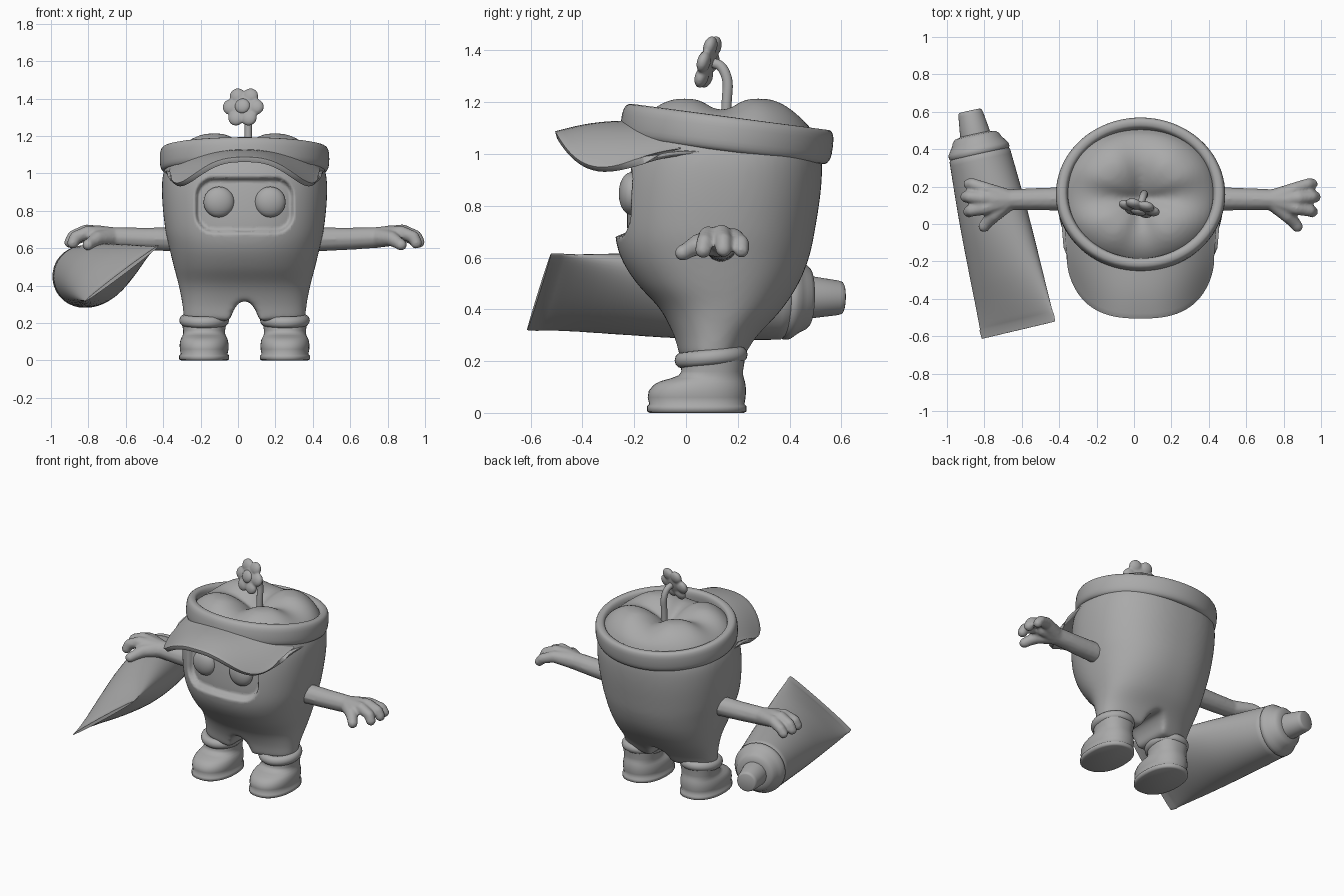
import bpy, bmesh, math
from mathutils import Vector, Matrix

if "Cube" in bpy.data.objects:
    bpy.data.objects.remove(bpy.data.objects["Cube"])

CX = 0.035  # symmetry plane of the figure
X, Y, Z = Vector((1, 0, 0)), Vector((0, 1, 0)), Vector((0, 0, 1))

grey = bpy.data.materials.new("clay grey")
grey.diffuse_color = (0.4, 0.4, 0.4, 1)
grey.use_nodes = True
grey.node_tree.nodes["Principled BSDF"].inputs["Base Color"].default_value = grey.diffuse_color


def dress(ob, angle=50):
    ob.data.materials.clear()
    ob.data.materials.append(grey)
    ob.data.shade_smooth()
    ob.data.set_sharp_from_angle(angle=math.radians(angle))


def make(name, bm, angle=50):
    bmesh.ops.recalc_face_normals(bm, faces=bm.faces)
    me = bpy.data.meshes.new(name)
    bm.to_mesh(me)
    bm.free()
    ob = bpy.data.objects.new(name, me)
    bpy.context.collection.objects.link(ob)
    dress(ob, angle)
    return ob


def bake(ob, voxel=None, smooth=0, angle=50):
    """Optionally fuse with a voxel remesh, then apply every modifier."""
    if voxel:
        m = ob.modifiers.new("fuse", 'REMESH')
        m.mode, m.voxel_size = 'VOXEL', voxel
    if smooth:
        m = ob.modifiers.new("soften", 'SMOOTH')
        m.factor, m.iterations = 0.5, smooth
    dg = bpy.context.evaluated_depsgraph_get()
    me = bpy.data.meshes.new_from_object(ob.evaluated_get(dg))
    ob.modifiers.clear()
    ob.data = me
    dress(ob, angle)


def spow(v, p):
    return math.copysign(abs(v) ** p, v)


def ring(c, a, b, u=X, v=Y, n=64, e=2.0):
    """Superellipse of half sizes a, b around c in the plane u, v."""
    c = Vector(c)
    t = [2 * math.pi * i / n for i in range(n)]
    return [c + u * (a * spow(math.cos(k), 2 / e)) + v * (b * spow(math.sin(k), 2 / e)) for k in t]


def curve(rows, steps=6):
    """Smooth Catmull-Rom resampling of a table."""
    out = []
    for i in range(len(rows) - 1):
        q = [rows[max(0, min(len(rows) - 1, i + k))] for k in (-1, 0, 1, 2)]
        for s in range(steps):
            t = s / steps
            out.append([b + .5 * t * (c - a + t * (2 * a - 5 * b + 4 * c - d + t * (3 * (b - c) + d - a)))
                        for a, b, c, d in zip(*q)])
    return out + [list(rows[-1])]


def loft(bm, rings, caps=True, close=False):
    vs = [[bm.verts.new(p) for p in r] for r in rings]
    n = len(vs[0])
    pairs = list(zip(vs, vs[1:])) + ([(vs[-1], vs[0])] if close else [])
    for a, b in pairs:
        for i in range(n):
            bm.faces.new((a[i], a[(i + 1) % n], b[(i + 1) % n], b[i]))
    if caps and not close:
        bm.faces.new(vs[0])
        bm.faces.new(vs[-1])


def ball(bm, c, r, scale=(1, 1, 1), rot=Matrix(), sub=2):
    m = Matrix.Translation(c) @ rot @ Matrix.Diagonal((*scale, 1))
    bmesh.ops.create_icosphere(bm, subdivisions=sub, radius=r, matrix=m)


def chain(bm, pts, side, steps=10):
    """Rounded limb of overlapping balls through (x, y, z, radius) points."""
    for p, q in zip(pts, pts[1:]):
        for i in range(steps + 1):
            x, y, z, r = Vector(p).lerp(Vector(q), i / steps)
            ball(bm, (CX + side * (x - CX), y, z), r)


def sstep(a, b, v):
    t = min(1, max(0, (v - a) / (b - a)))
    return t * t * (3 - 2 * t)


# Body: z, half width, front y, back y
prof = [(.21, .325, -.03, .225), (.3, .333, -.05, .28), (.4, .352, -.10, .37),
        (.5, .378, -.19, .435), (.6, .402, -.252, .475), (.7, .424, -.275, .497),
        (.85, .44, -.272, .52), (.97, .44, -.255, .525), (1.05, .42, -.23, .505)]
rings = [ring((CX, (f + b) / 2, z), w, (b - f) / 2, e=2.3) for z, w, f, b in curve(prof)]
# Four full lobes on the crown around a central dimple
for k in range(1, 25):
    r = 1 - k / 24.3
    top = ring((CX, .138, 0), .41 * r, .36 * r, e=2.2)
    for i, p in enumerate(top):
        groove = 1 - .3 * abs(math.cos(2 * 2 * math.pi * i / 64)) ** 4
        p.z = 1.065 + .15 * groove * math.sin(math.pi * r ** 1.15) ** .6
    rings.append(top)
bm = bmesh.new()
loft(bm, rings)
body = make("body", bm)
# Arch between the legs
bm = bmesh.new()
loft(bm, [ring((CX, y, .12), .088, .2, X, Z, 40) for y in (-.6, .8)])
arch = make("arch_cutter", bm)
arch.hide_render = True
m = body.modifiers.new("arch", 'BOOLEAN')
m.operation, m.object = 'DIFFERENCE', arch
bake(body, voxel=.013, smooth=18, angle=70)
bpy.data.objects.remove(arch)
# Sunken face panel
for v in body.data.vertices:
    if v.co.y < 0:
        dx = max(0, abs(v.co.x - CX) - .16)
        dz = max(0, abs(v.co.z - .83) - .045)
        v.co.y += .048 * (1 - sstep(.083, .108, math.hypot(dx, dz)))

# Mirrored parts
for side, tag in ((-1, "left"), (1, "right")):
    # Eye
    bm = bmesh.new()
    ball(bm, (CX + side * .137, -.212, .847), .082, (1, .58, 1), sub=4)
    make(tag + "_eye", bm)

    # Arm and hand
    bm = bmesh.new()
    wrist = (.74, .13, .657, .057)
    chain(bm, [(.40, .135, .647, .066), (.58, .133, .65, .061), wrist, (.83, .13, .672, .053)], side, 16)
    for knuckle, mid, tip in (
            ((.86, .185, .675, .039), (.93, .213, .655, .032), (.953, .214, .628, .03)),
            ((.88, .138, .692, .037), (.95, .145, .665, .033), (.968, .145, .632, .032)),
            ((.87, .085, .684, .038), (.938, .072, .66, .033), (.953, .066, .628, .032)),
            ((.82, .05, .652, .042), (.855, .01, .63, .033), (.872, -.013, .618, .032))):
        chain(bm, [wrist, knuckle, mid, tip], side)
    bake(make(tag + "_arm", bm), voxel=.009, smooth=4)

    # Boot: z, half width, front y, back y
    bx = CX + side * .216
    boot = [(0, .122, -.14, .222), (.006, .134, -.15, .234), (.026, .134, -.15, .234),
            (.034, .125, -.142, .226), (.06, .13, -.148, .23), (.085, .131, -.144, .232),
            (.108, .127, -.125, .23), (.122, .121, -.10, .227), (.133, .115, -.06, .224),
            (.145, .112, -.028, .221), (.16, .112, -.018, .22), (.19, .117, -.02, .225),
            (.225, .12, -.022, .226)]
    bm = bmesh.new()
    loft(bm, [ring((bx, (f + b) / 2, z), w, (b - f) / 2, n=40, e=2.25) for z, w, f, b in boot])
    make(tag + "_boot", bm, 70)

    # Rolled cuff
    bm = bmesh.new()
    cuff = []
    for i in range(40):
        t = 2 * math.pi * i / 40
        d = Vector((math.cos(t), math.sin(t), 0))
        c = Vector((bx + .104 * d.x, .097 + .112 * d.y, .214 + .011 * d.y))
        cuff.append(ring(c, .029, .031, d, Z, 12))
    loft(bm, cuff, close=True)
    make(tag + "_cuff", bm)

# Visor band, tilted back
bm = bmesh.new()
band = []
for i in range(80):
    t = 2 * math.pi * i / 80
    d = Vector((math.cos(t), math.sin(t), 0))
    c = Vector((CX + .42 * d.x, .158 + .376 * d.y, 1.077 - .05 * d.y))
    band.append(ring(c, .033, .067, d, Vector((0, .12, 1)).normalized(), 24, 2.8))
loft(bm, band, close=True)
make("visor_band", bm)

# Visor brim, arched up in the middle and drooping at the corners
bm = bmesh.new()
rows = []
for i in range(49):
    a = math.radians(-84 + 168 * i / 48)
    s, c = math.sin(a), max(0, math.cos(a))
    inner = Vector((CX + .42 * s, .155 - .385 * c, 1.06 + .055 * math.cos(2 * a)))
    outer = Vector((CX + .402 * spow(s, .75), -.502 * c ** .75, 1.007 + .067 * math.cos(3.15 * a)))
    rows.append([])
    for k in range(11):
        p = inner.lerp(outer, k / 10)
        p.z += .01 * math.sin(math.pi * k / 10)
        rows[-1].append(bm.verts.new(p))
for a, b in zip(rows, rows[1:]):
    for k in range(10):
        bm.faces.new((a[k], a[k + 1], b[k + 1], b[k]))
brim = make("visor_brim", bm)
m = brim.modifiers.new("thickness", 'SOLIDIFY')
m.thickness, m.offset = .028, 0
m = brim.modifiers.new("rounding", 'BEVEL')
m.width, m.segments = .009, 2
bake(brim)

# Flower stem
stem = [(.055, .15, 1.06), (.055, .157, 1.2), (.054, .161, 1.27), (.05, .15, 1.315),
        (.043, .13, 1.342), (.035, .10, 1.352)]
bm = bmesh.new()
srings = curve(stem, 5)
loft(bm, [ring(p, .02, .02, X, (Vector(srings[min(i + 1, 25)]) - Vector(srings[max(i - 1, 0)])).normalized().cross(X), 14)
          for i, p in enumerate(srings)])
make("flower_stem", bm)

# Flower with six merged petals and a button centre
face = Vector((-.22, -.93, .28)).normalized()
rot = face.to_track_quat('Z', 'Y').to_matrix().to_4x4()
mid = Vector((.028, .085, 1.355))
bm = bmesh.new()
ball(bm, mid, .08, (1, 1, .32), rot, 3)
for i in range(6):
    t = math.pi * i / 3
    ball(bm, mid + rot @ Vector((.07 * math.cos(t), .07 * math.sin(t), 0)), .043, (1, 1, .6), rot, 3)
bake(make("flower_petals", bm), voxel=.006, smooth=4)
bm = bmesh.new()
ball(bm, mid + face * .018, .041, (1, 1, .55), rot, 3)
make("flower_centre", bm)

# Squeeze tube: distance from the crimp, half width, half thickness
start = Vector((-.62, -.556, .467))
axis = (Vector((-.877, .604, .444)) - start).normalized()
wide = Vector((.39, .10, .295))
wide = (wide - axis * wide.dot(axis)).normalized()
flat = axis.cross(wide)


def tube_part(name, table, angle=50):
    bm = bmesh.new()
    loft(bm, [ring(start + axis * d, a, b, wide, flat, 48) for d, a, b in table])
    return make(name, bm, angle)


tube_part("tube_body", [(-.012, .25, .01), (.03, .253, .013)] + curve([
    (.045, .248, .02), (.15, .241, .053), (.3, .23, .095), (.5, .212, .135), (.65, .197, .153),
    (.8, .181, .163), (.92, .168, .166)], 3) + [
    (.945, .166, .165), (.952, .16, .16), (.96, .166, .166), (.98, .164, .164), (1.0, .15, .15),
    (1.02, .136, .136), (1.04, .127, .127), (1.055, .112, .112), (1.062, .08, .08)])
tube_part("tube_cap", [(1.05, .082, .082), (1.075, .08, .08), (1.17, .067, .067),
                       (1.186, .062, .062), (1.19, .054, .054)], 60)
